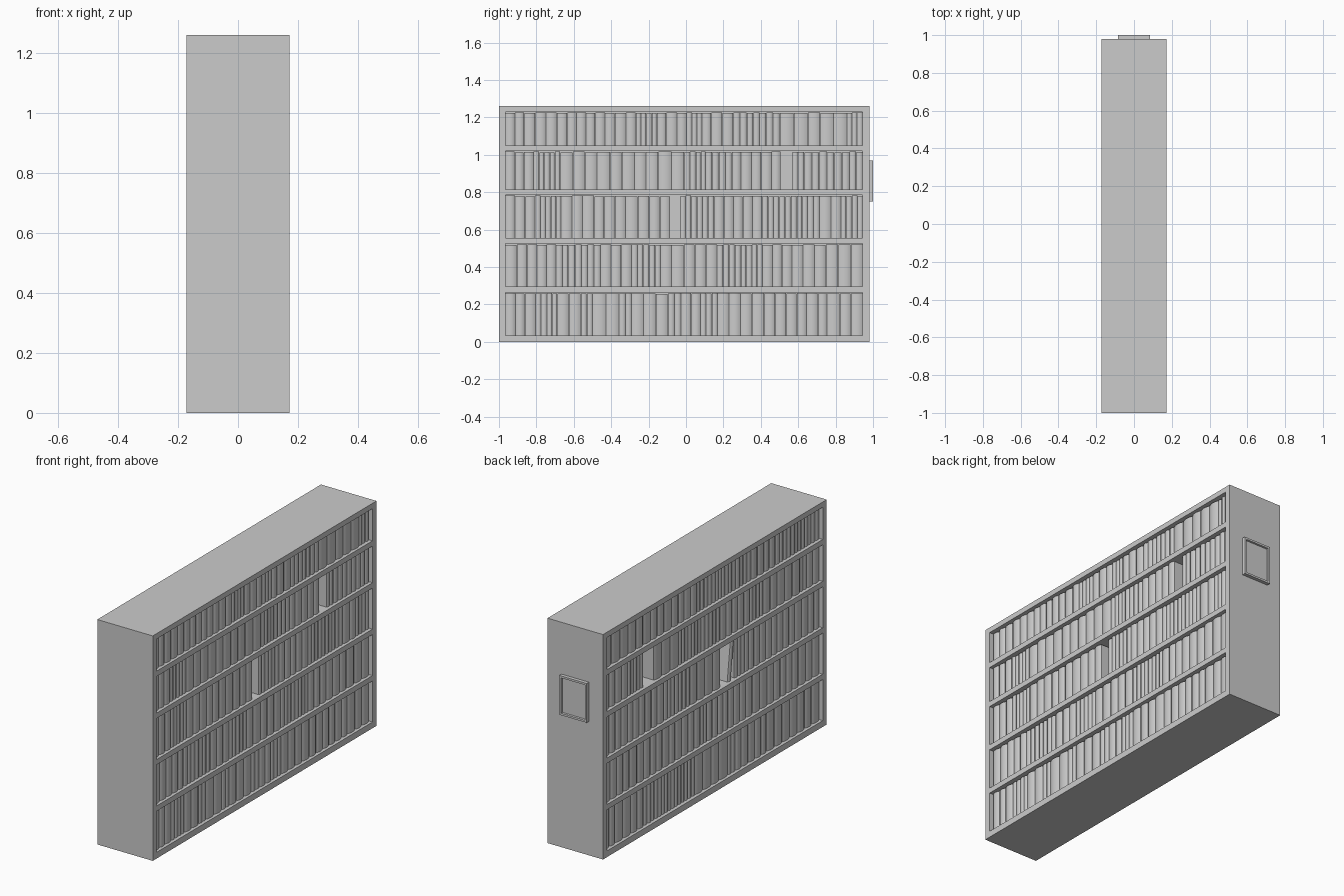
import bpy, bmesh, math, random

if "Cube" in bpy.data.objects:
    bpy.data.objects.remove(bpy.data.objects["Cube"])

random.seed(7)
HALF_X, Y0, Y1, TOP = 0.172, -1.0, 0.98, 1.26
IN0, IN1 = -0.965, 0.945                      # inside faces of the end panels
BAYS = [(0.035, 0.265), (0.295, 0.525), (0.555, 0.785), (0.815, 1.02), (1.05, 1.23)]


def add_box(bm, x0, x1, y0, y1, z0, z1):
    r = bmesh.ops.create_cube(bm, size=1)
    for v in r["verts"]:
        v.co.x = x0 if v.co.x < 0 else x1
        v.co.y = y0 if v.co.y < 0 else y1
        v.co.z = z0 if v.co.z < 0 else z1


def finish(bm, name, smooth=False):
    bmesh.ops.recalc_face_normals(bm, faces=bm.faces)
    me = bpy.data.meshes.new(name)
    bm.to_mesh(me)
    bm.free()
    ob = bpy.data.objects.new(name, me)
    bpy.context.collection.objects.link(ob)
    if smooth:
        bpy.ops.object.select_all(action='DESELECT')
        ob.select_set(True)
        bpy.context.view_layer.objects.active = ob
        bpy.ops.object.shade_smooth_by_angle(angle=math.radians(35))
    return ob


def box(name, *dims):
    bm = bmesh.new()
    add_box(bm, *dims)
    return finish(bm, name)


def add_book(bm, side, y, w, z0, z1, lean=0.0):
    """Upright prism with a rounded spine facing outwards."""
    edge, bulge, n = 0.148, min(0.009, w * 0.2), 6
    prof = [(0.012, y), (edge, y)]
    for i in range(1, n):
        t = i / n
        prof.append((edge + bulge * math.sin(math.pi * t) ** 0.7, y + w * t))
    prof += [(edge, y + w), (0.012, y + w)]
    lo = [bm.verts.new((side * px, py, z0)) for px, py in prof]
    hi = [bm.verts.new((side * px, py + lean, z1)) for px, py in prof]
    bm.faces.new(lo)
    bm.faces.new(hi)
    for i in range(len(prof)):
        j = (i + 1) % len(prof)
        bm.faces.new((lo[i], lo[j], hi[j], hi[i]))


def fill_row(bm, side, a, b, z0, z1):
    """Runs of equally thick books, scaled to fill a to b exactly."""
    widths = []
    while sum(widths) < b - a:
        w = random.choice((0.03, 0.035, 0.055, 0.065, 0.072))
        widths += [w * random.uniform(0.9, 1.1) for _ in range(random.randint(2, 5))]
    k = (b - a) / sum(widths)
    y = a
    for w in widths:
        add_book(bm, side, y + 0.0007, w * k - 0.0014, z0, z1 - random.uniform(0.003, 0.008))
        y += w * k


# Case
box("end_panel_front", -HALF_X, HALF_X, Y0, IN0, 0, TOP)
box("end_panel_back", -HALF_X, HALF_X, IN1, Y1, 0, TOP)
box("centre_divider", -0.01, 0.01, IN0, IN1, 0.035, 1.23)
levels = [0.0] + [z for bay in BAYS for z in bay] + [TOP]
for i in range(0, len(levels), 2):
    box(f"shelf_board_{i // 2}", -HALF_X, HALF_X, IN0, IN1, levels[i], levels[i + 1])

# Book rows on both sides, with a few missing books
gaps = {(1, 3): (0.505, 0.57), (1, 2): (-0.085, -0.032),
        (-1, 3): (0.50, 0.59), (-1, 2): (-0.213, -0.09)}
for side in (1, -1):
    for row, (z0, z1) in enumerate(BAYS):
        bm = bmesh.new()
        if (side, row) in gaps:
            g0, g1 = gaps[side, row]
            fill_row(bm, side, IN0, g0, z0, z1)
            fill_row(bm, side, g1, IN1, z0, z1)
        else:
            fill_row(bm, side, IN0, IN1, z0, z1)
        finish(bm, f"books_{'right' if side > 0 else 'left'}_{row}", True)

# Leaning book in the left gap
bm = bmesh.new()
add_book(bm, -1, -0.183, 0.03, 0.555, 0.775, -0.028)
finish(bm, "leaning_book", True)

# Card holder on the back end: panel inset within a raised rim
bm = bmesh.new()
add_box(bm, -0.085, 0.085, Y1, 1.0, 0.75, 0.97)
bm.normal_update()
face = max(bm.faces, key=lambda f: f.calc_center_median().y)
bmesh.ops.inset_region(bm, faces=[face], thickness=0.016)
bmesh.ops.inset_region(bm, faces=[face], thickness=0.002, depth=-0.01)
finish(bm, "card_holder")
